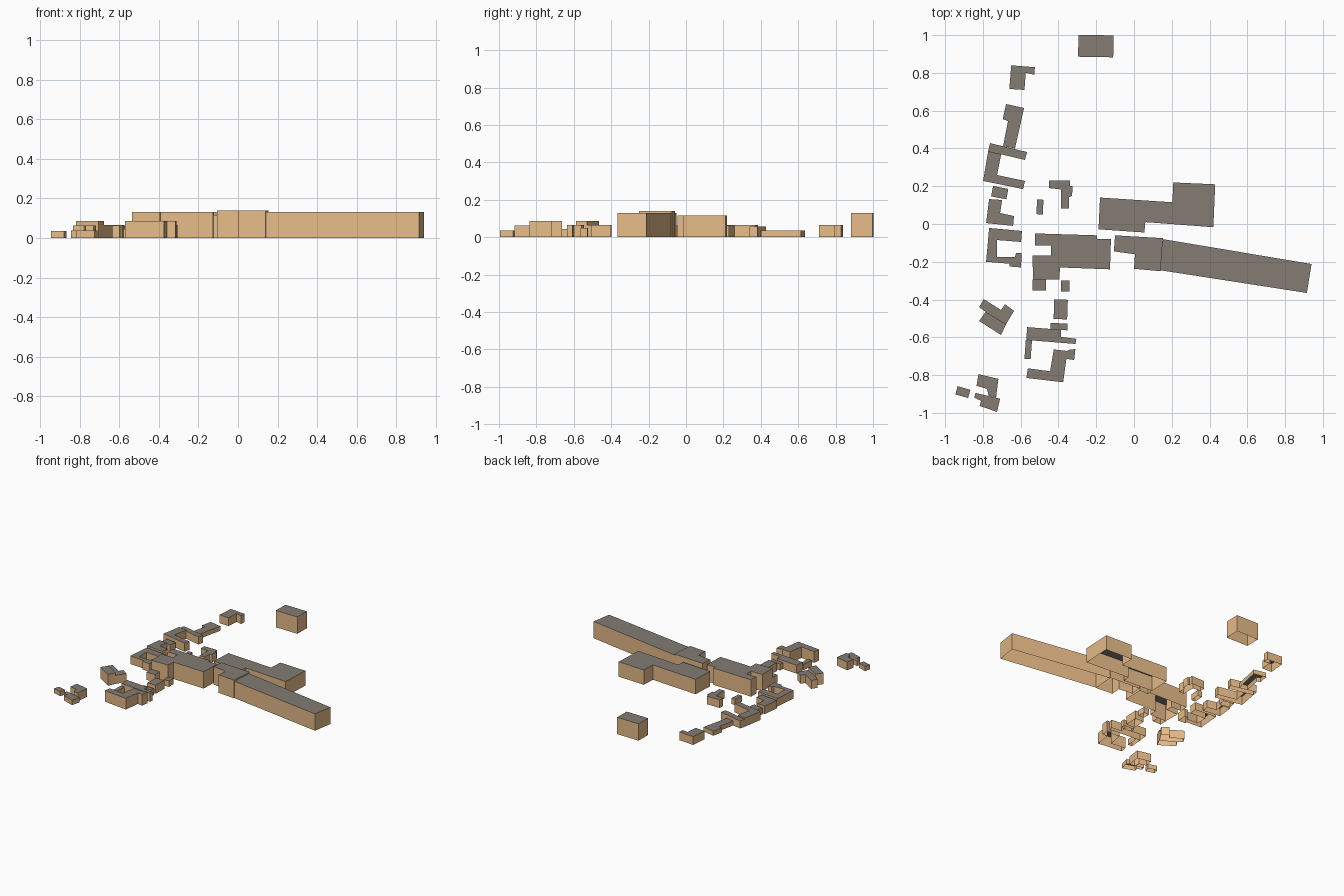
import bpy, bmesh
from math import radians, cos, sin


def material(name, rgb):
    m = bpy.data.materials.new(name)
    m.diffuse_color = (*rgb, 1)
    return m


WALL = material("wall_tan", (0.80, 0.50, 0.25))
ROOF = material("roof_grey", (0.23, 0.20, 0.175))


def building(name, height, outline):
    """Walls and flat roof raised from a footprint; the underside stays open."""
    # keep the footprint anticlockwise so the normals face outwards
    area = sum(a[0] * b[1] - b[0] * a[1]
               for a, b in zip(outline, outline[1:] + outline[:1]))
    if area < 0:
        outline = outline[::-1]
    bm = bmesh.new()
    low = [bm.verts.new((x, y, 0)) for x, y in outline]
    top = [bm.verts.new((x, y, height)) for x, y in outline]
    n = len(outline)
    for i in range(n):
        j = (i + 1) % n
        bm.faces.new((low[i], low[j], top[j], top[i]))
    bm.faces.new(top).material_index = 1
    me = bpy.data.meshes.new(name)
    bm.to_mesh(me)
    bm.free()
    me.materials.append(WALL)
    me.materials.append(ROOF)
    ob = bpy.data.objects.new(name, me)
    bpy.context.collection.objects.link(ob)
    return ob


def block(name, height, cx, cy, w, d, turn=0):
    """Rectangular building, turned about its centre."""
    c, s = cos(radians(turn)), sin(radians(turn))
    corners = [(-w / 2, -d / 2), (w / 2, -d / 2), (w / 2, d / 2), (-w / 2, d / 2)]
    return building(name, height,
                    [(cx + x * c - y * s, cy + x * s + y * c) for x, y in corners])


# Large halls in the middle
building("long_hall", 0.13, [(0.153, -0.08), (0.94, -0.212), (0.915, -0.365), (0.14, -0.245)])
building("link_hall", 0.14, [(-0.1, -0.06), (0.153, -0.075), (0.14, -0.25),
                             (0.0, -0.237), (0.005, -0.16), (-0.107, -0.145)])
building("north_hall", 0.115, [(-0.18, 0.14), (0.203, 0.115), (0.208, 0.22), (0.43, 0.21),
                               (0.42, -0.017), (0.06, 0.01), (0.055, -0.045), (-0.188, -0.028)])
building("west_hall", 0.13, [(-0.523, -0.05), (-0.195, -0.06), (-0.195, -0.08), (-0.122, -0.08),
                             (-0.127, -0.24), (-0.392, -0.23), (-0.395, -0.293), (-0.535, -0.293),
                             (-0.537, -0.167), (-0.44, -0.167), (-0.44, -0.113), (-0.523, -0.113)])

# Detached tower block at the north edge
block("north_block", 0.13, -0.202, 0.942, 0.186, 0.116, -1)

# Row of houses along the west side, north to south
building("hook_house", 0.064, [(-0.65, 0.84), (-0.525, 0.83), (-0.527, 0.79), (-0.573, 0.8),
                               (-0.58, 0.71), (-0.66, 0.715)])
building("narrow_house", 0.035, [(-0.677, 0.635), (-0.582, 0.614), (-0.63, 0.4), (-0.693, 0.412),
                                 (-0.667, 0.545), (-0.695, 0.555)])
building("cross_wing", 0.058, [(-0.762, 0.428), (-0.566, 0.381), (-0.577, 0.339), (-0.772, 0.385)])
building("corner_house", 0.066, [(-0.772, 0.385), (-0.703, 0.37), (-0.725, 0.259), (-0.577, 0.228),
                                 (-0.587, 0.185), (-0.799, 0.228)])
block("small_house", 0.05, -0.711, 0.166, 0.082, 0.056, -11)
building("stepped_house", 0.062, [(-0.767, 0.132), (-0.698, 0.127), (-0.709, 0.058),
                                  (-0.635, 0.042), (-0.64, -0.01), (-0.783, 0.005)])
building("courtyard_house", 0.062, [(-0.767, -0.021), (-0.593, -0.037), (-0.598, -0.095),
                                    (-0.725, -0.085), (-0.725, -0.175), (-0.63, -0.175),
                                    (-0.625, -0.154), (-0.595, -0.154), (-0.598, -0.23),
                                    (-0.66, -0.225), (-0.66, -0.21), (-0.783, -0.2)])

# Outbuildings on either side of the west hall
block("narrow_shed", 0.045, -0.498, 0.09, 0.034, 0.078, -3)
building("bent_house", 0.062, [(-0.45, 0.23), (-0.339, 0.23), (-0.339, 0.2), (-0.325, 0.2),
                               (-0.328, 0.148), (-0.344, 0.143), (-0.344, 0.083), (-0.386, 0.083),
                               (-0.386, 0.183), (-0.45, 0.19)])
block("hall_annex", 0.06, -0.502, -0.322, 0.072, 0.058)
block("square_shed", 0.045, -0.364, -0.328, 0.045, 0.058)
block("yard_house", 0.065, -0.388, -0.452, 0.072, 0.104, -2)

# Southern cluster
building("bar_house", 0.065, [(-0.566, -0.546), (-0.386, -0.56), (-0.386, -0.598),
                              (-0.305, -0.608), (-0.31, -0.635), (-0.57, -0.614)])
block("bar_house_rear", 0.05, -0.397, -0.543, 0.09, 0.035, -3)
block("bar_house_leg", 0.045, -0.56, -0.665, 0.033, 0.1, -4)
building("south_house", 0.086, [(-0.425, -0.664), (-0.355, -0.672), (-0.344, -0.666),
                                (-0.31, -0.662), (-0.317, -0.72), (-0.358, -0.714),
                                (-0.375, -0.838), (-0.57, -0.815), (-0.562, -0.764),
                                (-0.444, -0.78)])

# Slanted pair
building("slanted_low_house", 0.065, [(-0.795, -0.398), (-0.704, -0.455), (-0.683, -0.425),
                                      (-0.635, -0.46), (-0.677, -0.53), (-0.785, -0.465),
                                      (-0.82, -0.44)])
building("slanted_tall_house", 0.086, [(-0.785, -0.465), (-0.677, -0.53), (-0.704, -0.588),
                                       (-0.82, -0.513)])

# South-west corner
building("corner_tall_house", 0.063, [(-0.823, -0.795), (-0.718, -0.82), (-0.73, -0.918),
                                      (-0.77, -0.91), (-0.778, -0.873), (-0.834, -0.857)])
building("corner_low_house", 0.037, [(-0.84, -0.894), (-0.709, -0.925), (-0.725, -0.995),
                                     (-0.817, -0.963), (-0.81, -0.936), (-0.845, -0.92)])
block("corner_shed", 0.035, -0.906, -0.89, 0.07, 0.045, -16)
